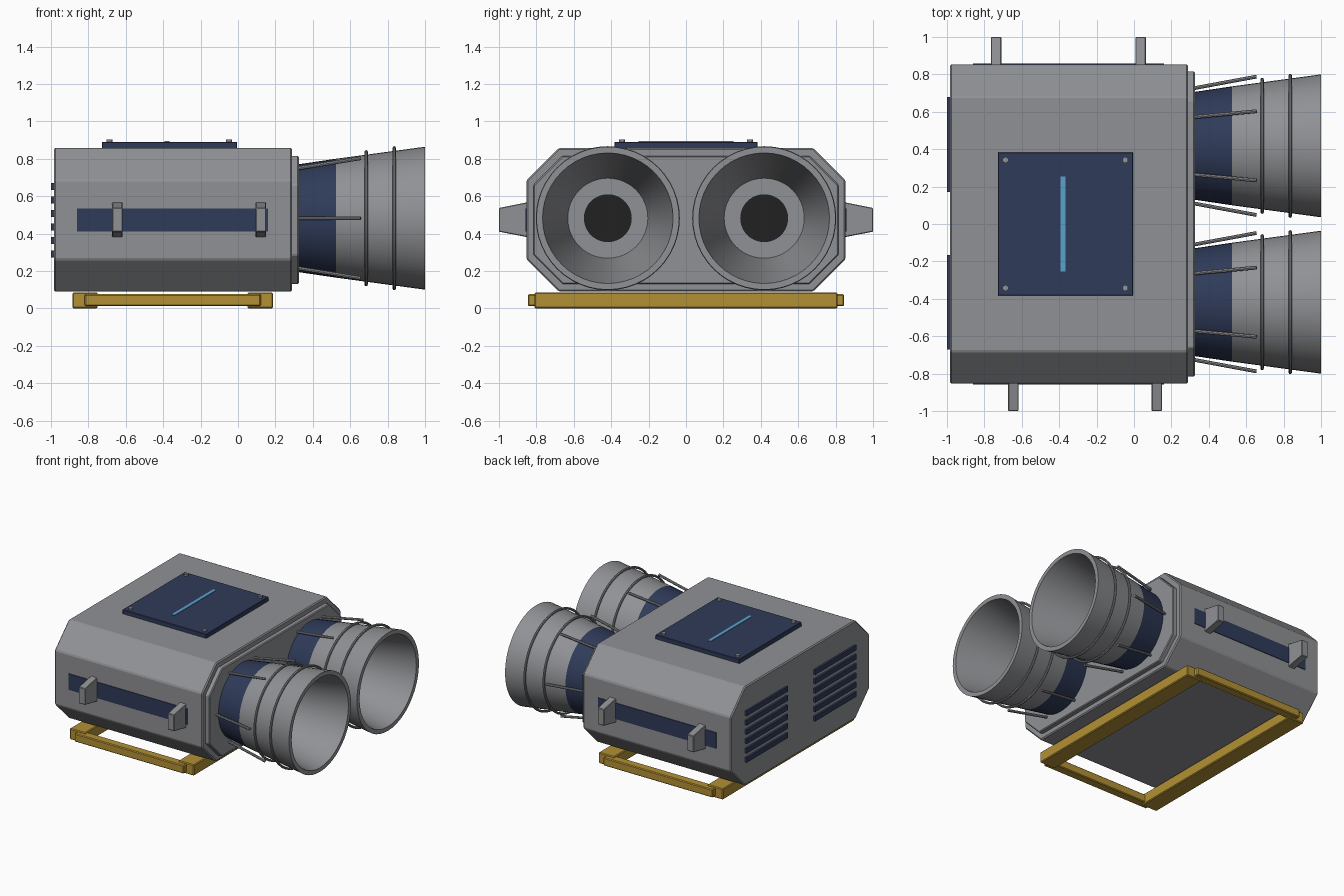
import bpy, bmesh
from math import pi, cos, sin
from mathutils import Vector

cube = bpy.data.objects.get("Cube")
if cube:
    bpy.data.objects.remove(cube, do_unlink=True)


def material(name, rgb):
    m = bpy.data.materials.new(name)
    m.use_nodes = True
    m.diffuse_color = (*rgb, 1)
    m.node_tree.nodes["Principled BSDF"].inputs["Base Color"].default_value = (*rgb, 1)
    return m


GREY = material("hull grey", (0.28, 0.285, 0.3))
NAVY = material("navy blue", (0.028, 0.043, 0.1))
GOLD = material("skid gold", (0.45, 0.28, 0.035))
BLUE = material("light strip blue", (0.1, 0.36, 0.6))
BLACK = material("throat black", (0.015, 0.015, 0.015))


def finish(name, bm, mats, bevel=0, smooth=False):
    bmesh.ops.recalc_face_normals(bm, faces=bm.faces)
    mesh = bpy.data.meshes.new(name)
    bm.to_mesh(mesh)
    bm.free()
    ob = bpy.data.objects.new(name, mesh)
    bpy.context.collection.objects.link(ob)
    for m in mats:
        mesh.materials.append(m)
    if bevel:
        mod = ob.modifiers.new("bevel", "BEVEL")
        mod.width, mod.segments = bevel, 1
    if smooth:
        shade(ob)
    return ob


def shade(ob):
    bpy.ops.object.select_all(action="DESELECT")
    ob.select_set(True)
    bpy.context.view_layer.objects.active = ob
    bpy.ops.object.shade_smooth_by_angle()


def box(name, lo, hi, mat, bevel=0):
    lo, hi = Vector(lo), Vector(hi)
    bm = bmesh.new()
    bmesh.ops.create_cube(bm, size=1)
    for v in bm.verts:
        v.co = (lo + hi) / 2 + v.co * (hi - lo)
    return finish(name, bm, [mat], bevel)


def prism(name, outline, x0, x1, mat, bevel=0):
    """Extrude a (y, z) outline along x."""
    bm = bmesh.new()
    face = bm.faces.new([bm.verts.new((x0, y, z)) for y, z in outline])
    out = bmesh.ops.extrude_face_region(bm, geom=[face])["geom"]
    bmesh.ops.translate(bm, vec=(x1 - x0, 0, 0),
                        verts=[g for g in out if isinstance(g, bmesh.types.BMVert)])
    return finish(name, bm, [mat], bevel)


def octagon(w, z0, z1, c):
    half = [(w - c, z0), (w, z0 + c), (w, z1 - c), (w - c, z1)]
    return half + [(-y, z) for y, z in reversed(half)]


def revolve(name, profile, slots, mats, y, z, n=48):
    """Turn an (x, radius) profile around an axis along x."""
    bm = bmesh.new()
    rings = [[bm.verts.new((x, y + r * cos(2 * pi * i / n), z + r * sin(2 * pi * i / n)))
              for i in range(n)] for x, r in profile]
    for a, b, slot in zip(rings, rings[1:], slots):
        for i in range(n):
            j = (i + 1) % n
            bm.faces.new((a[i], a[j], b[j], b[i])).material_index = slot
    bmesh.ops.remove_doubles(bm, verts=bm.verts, dist=0.0001)
    return finish(name, bm, mats, smooth=True)


def rod(name, a, b, r, mat, sides=8):
    a, b = Vector(a), Vector(b)
    bm = bmesh.new()
    bmesh.ops.create_cone(bm, cap_ends=True, segments=sides, radius1=r, radius2=r,
                          depth=(b - a).length)
    bm.transform((b - a).to_track_quat("Z", "Y").to_matrix().to_4x4())
    bmesh.ops.translate(bm, vec=(a + b) / 2, verts=bm.verts)
    return finish(name, bm, [mat], smooth=True)


# Hull and stepped engine plate
prism("hull", octagon(0.853, 0.09, 0.857, 0.172), -0.985, 0.29, GREY, 0.008)
prism("engine_plate", octagon(0.815, 0.13, 0.815, 0.155), 0.28, 0.325, GREY, 0.006)

# Roof panel with bolts and light strip
box("roof_panel", (-0.728, -0.383, 0.85), (-0.005, 0.383, 0.89), NAVY, 0.003)
box("roof_light_strip", (-0.392, -0.255, 0.885), (-0.367, 0.255, 0.894), BLUE)
for x in (-0.687, -0.047):
    for y in (-0.342, 0.342):
        rod("roof_bolt", (x, y, 0.88), (x, y, 0.902), 0.016, GREY, 16)

# Side stripes and tapered grab handles
for side, xs in ((-1, (-0.645, 0.122)), (1, (-0.737, 0.035))):
    ys = sorted((side * 0.85, side * 0.858))
    box("side_stripe", (-0.86, ys[0], 0.41), (0.16, ys[1], 0.535), NAVY)
    outline = [(side * y, z) for y, z in
               ((0.845, 0.38), (0.845, 0.568), (1.0, 0.537), (1.0, 0.41))]
    for x in xs:
        prism("grab_handle", outline, x - 0.028, x + 0.028, GREY, 0.004)

# Rear vent slats
for y in (-0.418, 0.425):
    for i in range(6):
        z = 0.29 + i * 0.0725
        box("vent_slat", (-1.0, y - 0.253, z - 0.019), (-0.98, y + 0.253, z + 0.019), NAVY)

# Skid frame
for x in (-0.885, 0.052):
    box("skid_cross_rail", (x, -0.81, 0), (x + 0.135, 0.81, 0.085), GOLD, 0.006)
for y in (-0.845, 0.775):
    box("skid_long_rail", (-0.82, y, 0.012), (0.122, y + 0.07, 0.076), GOLD, 0.006)

# Engine nozzles with navy collar, hoops and struts
AXIS_Z = 0.482
BELL = [(0.315, 0), (0.315, 0.287), (0.525, 0.318), (1.0, 0.382),
        (1.0, 0.349), (0.36, 0.214), (0.36, 0.128), (0.36, 0)]
for y in (-0.418, 0.418):
    revolve("nozzle_bell", BELL, (0, 1, 0, 0, 0, 0, 2), [GREY, NAVY, BLACK], y, AXIS_Z)
    for x, r in ((0.685, 0.355), (0.835, 0.376)):
        bpy.ops.mesh.primitive_torus_add(location=(x, y, AXIS_Z), rotation=(0, pi / 2, 0),
                                         major_segments=48, minor_segments=8,
                                         major_radius=r, minor_radius=0.009)
        hoop = bpy.context.object
        hoop.name = "nozzle_hoop"
        hoop.data.materials.append(GREY)
        shade(hoop)
    for k in range(6):
        c, s = cos(k * pi / 3), sin(k * pi / 3)
        rod("nozzle_strut", (0.32, y + 0.308 * c, AXIS_Z + 0.308 * s),
            (0.655, y + 0.37 * c, AXIS_Z + 0.37 * s), 0.01, GREY)
